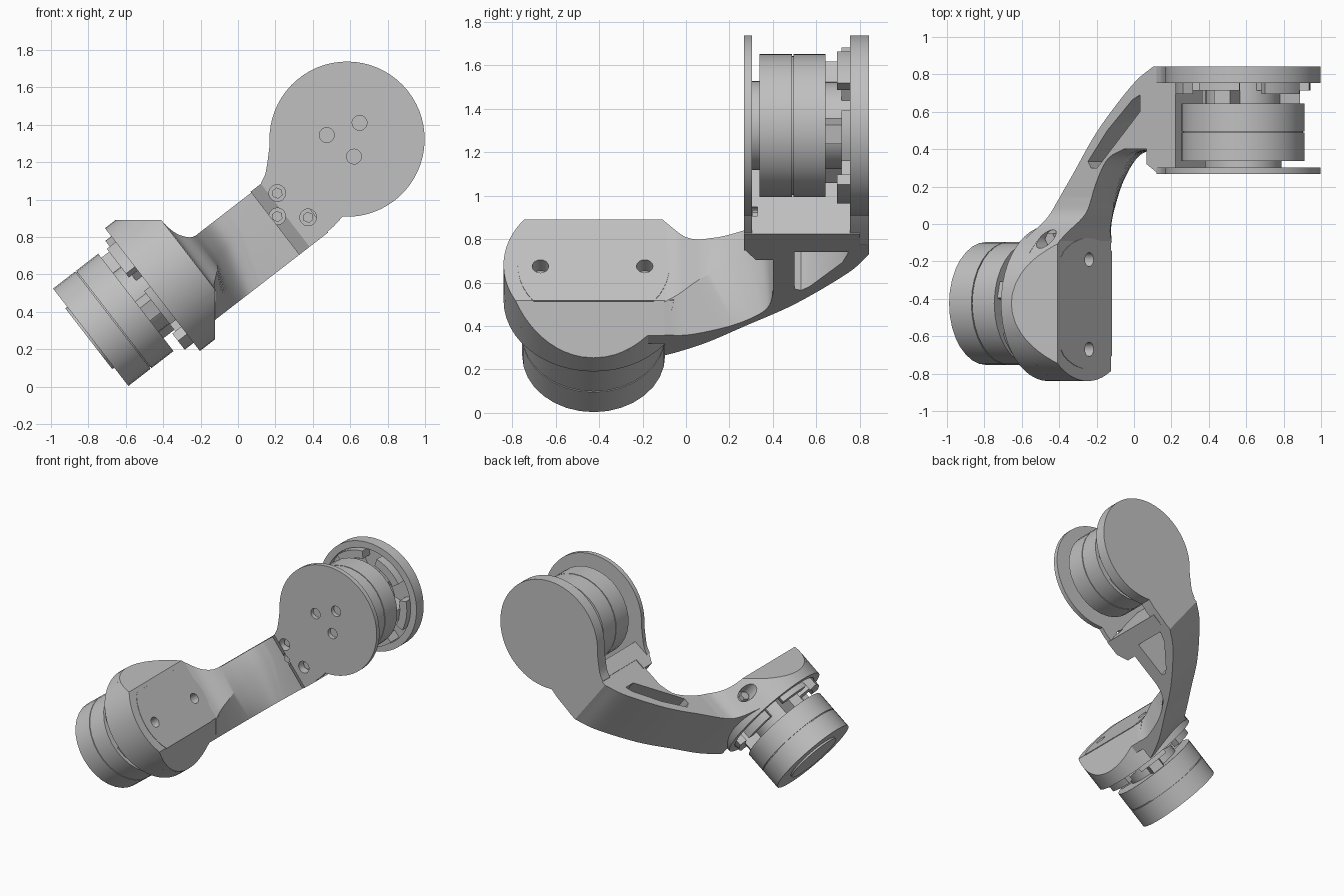
import bpy, bmesh
from math import sin, cos, pi, radians
from mathutils import Matrix, Vector

cube = bpy.data.objects.get("Cube")
if cube:
    bpy.data.objects.remove(cube)

grey = bpy.data.materials.new("machined grey")
grey.use_nodes = True
GREY = (0.53, 0.53, 0.53, 1)
grey.diffuse_color = GREY
grey.node_tree.nodes["Principled BSDF"].inputs["Base Color"].default_value = GREY

# Link frame: s runs down the arm, w across it, y to the back
TILT = radians(37.7)
C, S = cos(TILT), sin(TILT)
LINK = Matrix(((-C, -S, 0, 0.583), (0, 0, 1, 0), (-S, C, 0, 1.323), (0, 0, 0, 1)))
ALONG_Y = LINK                                                                  # profile (s, w)
ALONG_W = LINK @ Matrix(((1, 0, 0, 0), (0, 0, 1, 0), (0, 1, 0, 0), (0, 0, 0, 1)))  # profile (s, y)
ALONG_S = LINK @ Matrix(((0, 0, 1, 0), (1, 0, 0, 0), (0, 1, 0, 0), (0, 0, 0, 1)))  # profile (w, y)
UPPER = LINK @ Matrix(((1, 0, 0, 0), (0, -1, 0, 0), (0, 0, -1, 0.755), (0, 0, 0, 1)))
LOWER = ALONG_S @ Matrix.Translation((0, -0.425, 1.315))
RADIUS = 0.415
TOP, BOTTOM = 0.087, -0.333


def arc(r, a0=0, a1=360, n=48, cx=0, cy=0):
    full = a1 - a0 == 360
    steps = n if full else n + 1
    return [(cx + r * cos(radians(a0 + (a1 - a0) * i / n)),
             cy + r * sin(radians(a0 + (a1 - a0) * i / n))) for i in range(steps)]


def curve(pts, n=6):
    """Smooth path through a few points."""
    p = [Vector(q) for q in pts]
    p = [2 * p[0] - p[1]] + p + [2 * p[-1] - p[-2]]
    out = []
    for a, b, c, d in zip(p, p[1:], p[2:], p[3:]):
        for i in range(n):
            t = i / n
            out.append(0.5 * (2 * b + (c - a) * t + (2 * a - 5 * b + 4 * c - d) * t ** 2
                              + (3 * b - a - 3 * c + d) * t ** 3))
    return [tuple(q) for q in out + [p[-2]]]


def loft(name, frame, levels, cuts=()):
    """Solid through matching profiles at rising heights, trimmed by world planes."""
    bm = bmesh.new()
    rings = [[bm.verts.new((a, b, h(b) if callable(h) else h)) for a, b in pts] for h, pts in levels]
    bm.faces.new(rings[0])
    bm.faces.new(rings[-1])
    for lo, hi in zip(rings, rings[1:]):
        for i in range(len(lo)):
            j = (i + 1) % len(lo)
            bm.faces.new((lo[i], lo[j], hi[j], hi[i]))
    bm.transform(frame)
    for co, no in cuts:
        bmesh.ops.bisect_plane(bm, geom=bm.verts[:] + bm.edges[:] + bm.faces[:],
                               plane_co=co, plane_no=no, clear_outer=True)
        bmesh.ops.holes_fill(bm, edges=[e for e in bm.edges if e.is_boundary])
    bmesh.ops.recalc_face_normals(bm, faces=bm.faces)
    mesh = bpy.data.meshes.new(name)
    bm.to_mesh(mesh)
    bm.free()
    mesh.materials.append(grey)
    ob = bpy.data.objects.new(name, mesh)
    bpy.context.collection.objects.link(ob)
    return ob


def prism(name, frame, pts, h0, h1, cuts=()):
    return loft(name, frame, [(h0, pts), (h1, pts)], cuts)


def drum(name, frame, r, h0, h1, n=32, at=(0, 0)):
    return prism(name, frame, arc(r, n=n, cx=at[0], cy=at[1]), h0, h1)


def carve(ob, *cutters):
    for cutter in cutters:
        mod = ob.modifiers.new("cut", 'BOOLEAN')
        mod.operation, mod.solver, mod.object = 'DIFFERENCE', 'EXACT', cutter
    bpy.context.view_layer.update()
    mesh = bpy.data.meshes.new_from_object(ob.evaluated_get(bpy.context.evaluated_depsgraph_get()))
    ob.modifiers.clear()
    ob.data = mesh
    for cutter in cutters:
        bpy.data.objects.remove(cutter)


def in_link(x, z):
    p = LINK.inverted() @ Vector((x, 0, z))
    return p.x, p.y


# Upper fork: back plate, front plate and the column joining them
neck = curve([(0.51, 0.095), (0.46, 0.12), (0.41, 0.165), (0.35, 0.225)], 4)
fork = neck + arc(RADIUS, 36, 311) + [(0.34, -0.325), (0.51, BOTTOM)]
back = prism("back_plate", ALONG_Y, fork, 0.755, 0.842)
carve(back, drum("recess", UPPER, 0.365, -0.045, 0.05, 48))

front = prism("front_plate", ALONG_Y, fork, 0.268, 0.303)
carve(front, *[drum("hole", ALONG_Y, 0.04, 0.2, 0.36, 16, in_link(x, z))
               for x, z in ((0.475, 1.345), (0.65, 1.41), (0.62, 1.23))])

column_side = [(0.385, 0.268), (0.5, 0.268), (0.58, 0.32), (0.58, 0.42), (0.5, 0.42), (0.5, 0.8), (0.385, 0.8)]
column = prism("fork_column", ALONG_W, column_side, BOTTOM, 0.093)
bolts = [in_link(x, z) for x, z in ((0.21, 1.035), (0.21, 0.91), (0.375, 0.905))]
for part in (column, front):
    carve(part, *[drum("hole", ALONG_Y, 0.045, 0.2, 0.33, 16, at) for at in bolts])
for at in bolts:
    drum("column_bolt", ALONG_Y, 0.03, 0.305, 0.34, 6, at)

# Curved arm, its lower inner edge chamfered away towards the mount
outer = curve([(0.54, 0.842), (0.68, 0.745), (0.91, 0.505), (1.08, 0.27), (1.2, 0.1), (1.27, -0.03), (1.3, -0.1)])
low = curve([(1.147, -0.1), (1.143, 0.02), (1.08, 0.2), (1.0, 0.325), (0.93, 0.38), (0.84, 0.4)])
high = curve([(1.052, -0.1), (1.035, -0.03), (0.98, 0.07), (0.93, 0.21), (0.85, 0.345), (0.74, 0.4)])
ends = [(0.5, 0.4), (0.47, 0.842)]


def chamfer(y):
    return -0.05 - 0.165 * max(0, (0.4 - y) / 0.5) ** 1.7


arm = loft("curved_arm", ALONG_W, [(BOTTOM, outer + low + ends), (chamfer, outer + high + ends),
                                   (0.35, outer + high + ends)])
slot = [(0.98, 0.335), (0.96, 0.3), (0.92, 0.3), (0.88, 0.34), (0.63, 0.6), (0.63, 0.69), (0.68, 0.665), (0.85, 0.5)]
window = [(0.52, 0.5), (0.80, 0.5), (0.81, 0.53), (0.78, 0.57), (0.6, 0.72), (0.52, 0.75)]
# The top of the arm sweeps up into the round mount
sweep = curve([(0.285, -0.125), (0.21, -0.06), (0.138, 0.0), (0.098, 0.06), (TOP, 0.14)])
above = sweep + [(TOP, 0.95), (0.8, 0.95), (0.8, -0.125)]
carve(arm, prism("above", ALONG_S, above, 0.2, 1.6))
carve(arm, prism("slot", ALONG_W, slot, -0.1, 0.3), prism("window", ALONG_W, window, -0.5, -0.06))

# Lower mount: round block trimmed flat at its top and inner side
trims = [((0, 0, 0.89), (0, 0, 1)), ((-0.122, 0, 0), (1, 0, 0))]
round_side = arc(RADIUS, 145, 403, 48, 0, -0.425)
block_side = round_side[:-1] + [q for q in sweep if q[1] <= -0.04] + [(-0.18, -0.05), (BOTTOM, -0.09), (BOTTOM, -0.175)]
block = prism("mount_block", ALONG_S, block_side, 1.05, 1.21, trims)
disc = prism("mount_disc", ALONG_S, arc(RADIUS, cy=-0.425), 1.2, 1.315, trims)
carve(disc, drum("recess", LOWER, 0.365, -0.045, 0.05, 48))

# Thin cover on the block, with two screw holes
cover_side = [(max(-0.21, min(0.235, w)), y) for w, y in arc(0.35, n=48, cy=-0.425)]
cover = prism("cover_panel", ALONG_S, cover_side, 1.047, 1.052)
for part in (block, cover):
    carve(part, *[drum("hole", ALONG_S, 0.038, 0.9, 1.13, 16, (-0.01, y)) for y in (-0.67, -0.19)])
for part in (block, arm):
    carve(part, drum("hole", ALONG_W, 0.05, 0.17, 0.5, 16, (1.15, -0.08)))
drum("block_bolt", ALONG_W, 0.035, 0.15, 0.2, 6, (1.15, -0.08))


# Motors: split drum, hub, mounting core, curved wall segments and posts
def motor(name, frame, hub_end):
    drum(name + "_motor_inner_ring", frame, 0.329, 0.112, 0.261)
    drum(name + "_motor_outer_ring", frame, 0.329, 0.267, 0.417)
    drum(name + "_motor_core", frame, 0.32, 0.2, 0.3)
    drum(name + "_motor_hub", frame, 0.205, 0.40, hub_end)
    drum(name + "_mount_core", frame, 0.2, -0.06, 0.12)
    wall = arc(0.36, -19, 19, 6) + arc(0.3, -19, 19, 6)[::-1]
    post = [(0.18, -0.06), (0.3, -0.045), (0.3, 0.045), (0.18, 0.06)]
    for i in range(6):
        turned = frame @ Matrix.Rotation(2 * pi * i / 6 + 0.25, 4, 'Z')
        prism(name + "_wall_segment", turned, wall, -0.06, 0.06 if i % 2 else 0.04)
        prism(name + "_post", turned, post, -0.06, 0.04 if i % 2 else 0.115)


motor("upper", UPPER, 0.455)
motor("lower", LOWER, 0.43)

# Smooth rounded faces, keep edges crisp
for ob in bpy.context.scene.objects:
    ob.select_set(ob.type == 'MESH')
    if ob.type == 'MESH':
        bpy.context.view_layer.objects.active = ob
bpy.ops.object.shade_smooth_by_angle(angle=radians(30))
